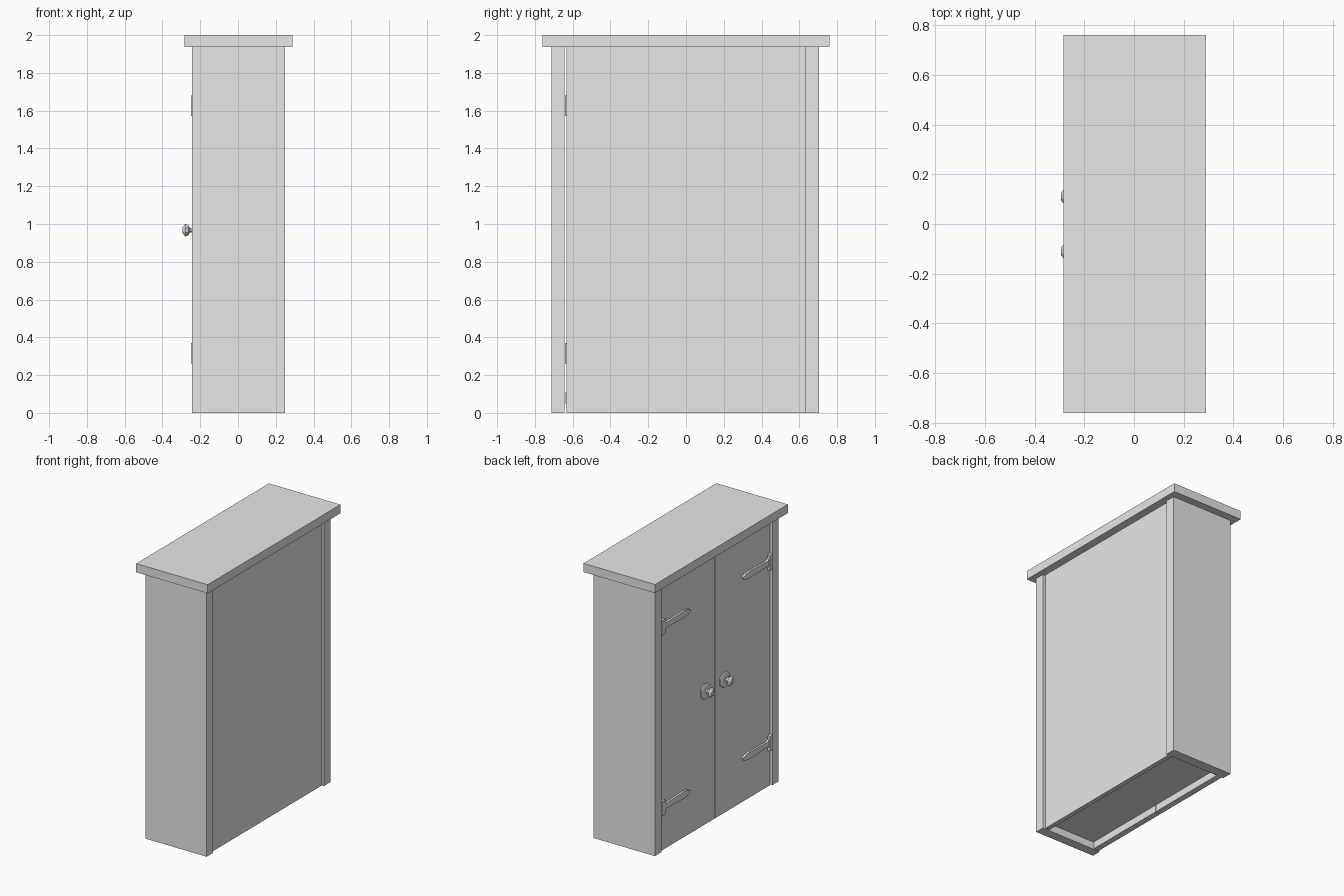
import bpy, bmesh, math
from mathutils import Matrix

cube = bpy.data.objects.get("Cube")
if cube:
    bpy.data.objects.remove(cube, do_unlink=True)

# One plain grey for the whole cabinet
grey = bpy.data.materials.new("plain_grey")
grey.use_nodes = True
grey.diffuse_color = (0.8, 0.8, 0.8, 1)
grey.node_tree.nodes["Principled BSDF"].inputs["Base Color"].default_value = (0.8, 0.8, 0.8, 1)


def finish(name, bm):
    bmesh.ops.recalc_face_normals(bm, faces=bm.faces)
    mesh = bpy.data.meshes.new(name)
    bm.to_mesh(mesh)
    bm.free()
    mesh.materials.append(grey)
    obj = bpy.data.objects.new(name, mesh)
    bpy.context.collection.objects.link(obj)
    return obj


def box(name, x, y, z):
    """Box given by its (low, high) range on each axis."""
    bm = bmesh.new()
    bmesh.ops.create_cube(bm, size=1)
    for v in bm.verts:
        v.co = [r[0] if c < 0 else r[1] for c, r in zip(v.co, (x, y, z))]
    return finish(name, bm)


def plate(name, outline, x0, x1):
    """Extrude a (y, z) outline from x0 to x1."""
    bm = bmesh.new()
    face = bm.faces.new([bm.verts.new((x0, y, z)) for y, z in outline])
    ext = bmesh.ops.extrude_face_region(bm, geom=[face])
    for v in ext["geom"]:
        if isinstance(v, bmesh.types.BMVert):
            v.co.x = x1
    return finish(name, bm)


def lathe(name, profile, y, z, sides):
    """Stack of rings (x, radius) turned around an axis along x."""
    bm = bmesh.new()
    rings = []
    for x, r in profile:
        angles = [math.tau * (i + 0.5) / sides for i in range(sides)]
        rings.append([bm.verts.new((x, y + r * math.cos(a), z + r * math.sin(a))) for a in angles])
    for a, b in zip(rings, rings[1:]):
        for i in range(sides):
            j = (i + 1) % sides
            bm.faces.new((a[i], a[j], b[j], b[i]))
    bm.faces.new(rings[0])
    bm.faces.new(rings[-1])
    return finish(name, bm)


WALL_TOP = 1.937
DOOR_FACE = -0.23
DEPTH = (-0.243, 0.248)

# Carcass
box("top_board", (-0.284, 0.289), (-0.76, 0.76), (WALL_TOP, 2.0))
box("right_wall", DEPTH, (-0.712, -0.643), (0, WALL_TOP))
box("left_wall", DEPTH, (0.63, 0.704), (0, WALL_TOP))
box("back_panel", (0.20, 0.232), (-0.633, 0.63), (0, WALL_TOP))
box("floor_board", (-0.185, 0.20), (-0.638, 0.63), (0.05, 0.11))

# Doors with a narrow seam between them
box("right_door", (DOOR_FACE, -0.187), (-0.633, -0.002), (0, WALL_TOP))
box("left_door", (DOOR_FACE, -0.187), (0.002, 0.63), (0, WALL_TOP))

# Strap half-outline: distance from the hinge line, half height
STRAP = [(0.035, 0.03), (0.06, 0.018), (0.26, 0.025), (0.30, 0.02), (0.33, 0.008)]

for side, s, edge in (("right", -1, 0.64), ("left", 1, 0.63)):
    # Hinges: upright leaf and tapered strap
    for level, z in (("lower", 0.315), ("upper", 1.625)):
        box(f"{side}_{level}_hinge_leaf", (-0.25, DOOR_FACE),
            sorted((s * edge, s * (edge - 0.037))), (z - 0.054, z + 0.054))
        half = [(s * (edge - d), h) for d, h in STRAP]
        outline = [(y, z + h) for y, h in half] + [(y, z - h) for y, h in reversed(half)]
        plate(f"{side}_{level}_hinge_strap", outline, DOOR_FACE, -0.245)

    # Knob and its round base
    y, z = s * 0.11, 0.967
    lathe(f"{side}_knob_base", [(DOOR_FACE, 0.058), (-0.238, 0.058), (-0.242, 0.05)], y, z, 8)
    lathe(f"{side}_knob", [(DOOR_FACE, 0.014), (-0.256, 0.014), (-0.263, 0.03),
                           (-0.279, 0.036), (-0.293, 0.017)], y, z, 8)
